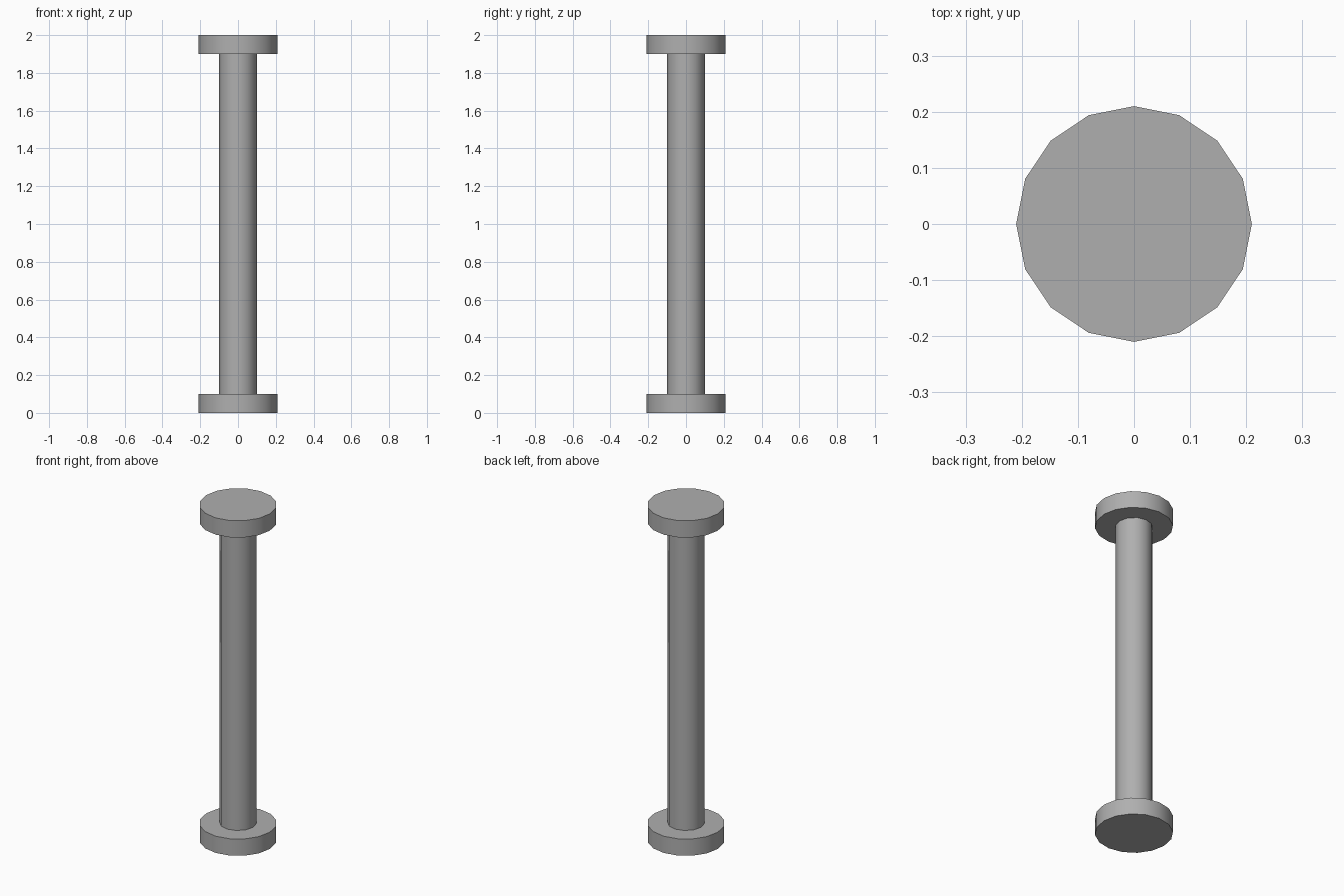
import bpy
import math

if "Cube" in bpy.data.objects:
    bpy.data.objects.remove(bpy.data.objects["Cube"])

# Dark grey finish shared by all parts
grey = bpy.data.materials.new("dark_grey")
grey.diffuse_color = (0.43, 0.43, 0.43, 1.0)
grey.use_nodes = True
grey.node_tree.nodes["Principled BSDF"].inputs["Base Color"].default_value = grey.diffuse_color


def disc(name, radius, z0, z1, sides):
    """Upright cylinder with corners on the axes, smooth sides and sharp rims."""
    bpy.ops.mesh.primitive_cylinder_add(vertices=sides, radius=radius, depth=z1 - z0,
                                        location=(0, 0, (z0 + z1) / 2))
    ob = bpy.context.object
    ob.name = name
    ob.data.materials.append(grey)
    bpy.ops.object.shade_smooth_by_angle(angle=math.radians(40))
    return ob


# Round foot, shaft and cap
disc("base_disc", 0.21, 0.0, 0.1, 16)
disc("shaft", 0.10, 0.1, 1.9, 12)
disc("top_disc", 0.21, 1.9, 2.0, 16)
